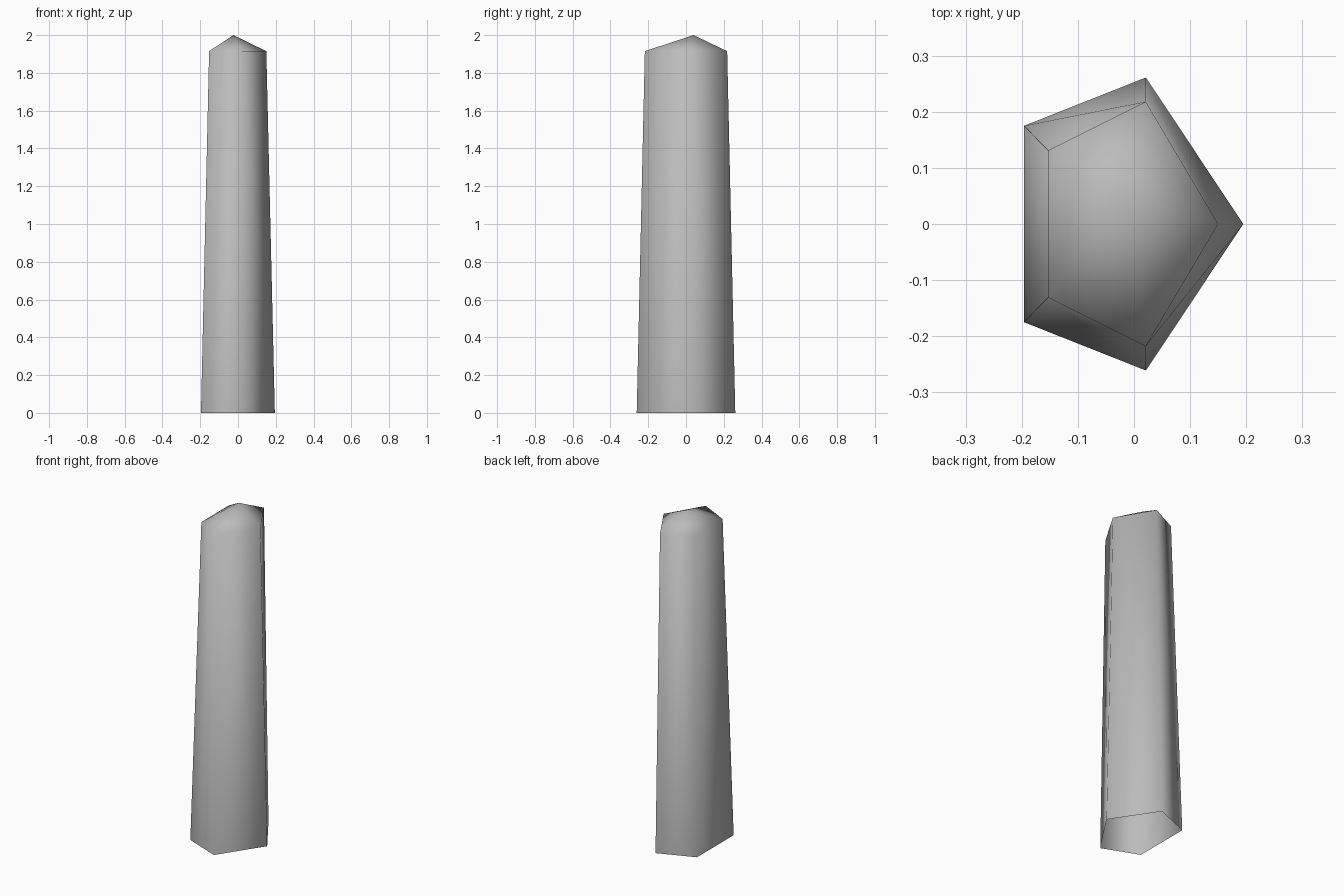
import bpy, bmesh

default_cube = bpy.data.objects.get("Cube")
if default_cube:
    bpy.data.objects.remove(default_cube, do_unlink=True)

# Stone material
stone = bpy.data.materials.new("grey_stone")
stone.use_nodes = True
colour = (0.5, 0.5, 0.5, 1)
stone.diffuse_color = colour
stone.node_tree.nodes["Principled BSDF"].inputs["Base Color"].default_value = colour

# Five-sided outlines, counter-clockwise
foot_outline = [(0.195, 0), (0.021, 0.261), (-0.196, 0.175), (-0.196, -0.175), (0.021, -0.261)]
shoulder_outline = [(0.15, 0), (0.021, 0.218), (-0.153, 0.131), (-0.153, -0.131), (0.021, -0.218)]

bm = bmesh.new()
foot = [bm.verts.new((x, y, 0)) for x, y in foot_outline]
shoulder = [bm.verts.new((x, y, 1.915)) for x, y in shoulder_outline]
tip = bm.verts.new((-0.025, 0.04, 2))

# Tapered walls, each split along its diagonal, and the off-centre pointed cap; the foot is open
for i in range(5):
    j = (i + 1) % 5
    bm.faces.new((foot[i], foot[j], shoulder[i]))
    bm.faces.new((foot[j], shoulder[j], shoulder[i]))
    bm.faces.new((shoulder[i], shoulder[j], tip))
for face in bm.faces:
    face.smooth = True

mesh = bpy.data.meshes.new("stone_pillar")
bm.to_mesh(mesh)
bm.free()
mesh.materials.append(stone)
pillar = bpy.data.objects.new("stone_pillar", mesh)
bpy.context.collection.objects.link(pillar)
